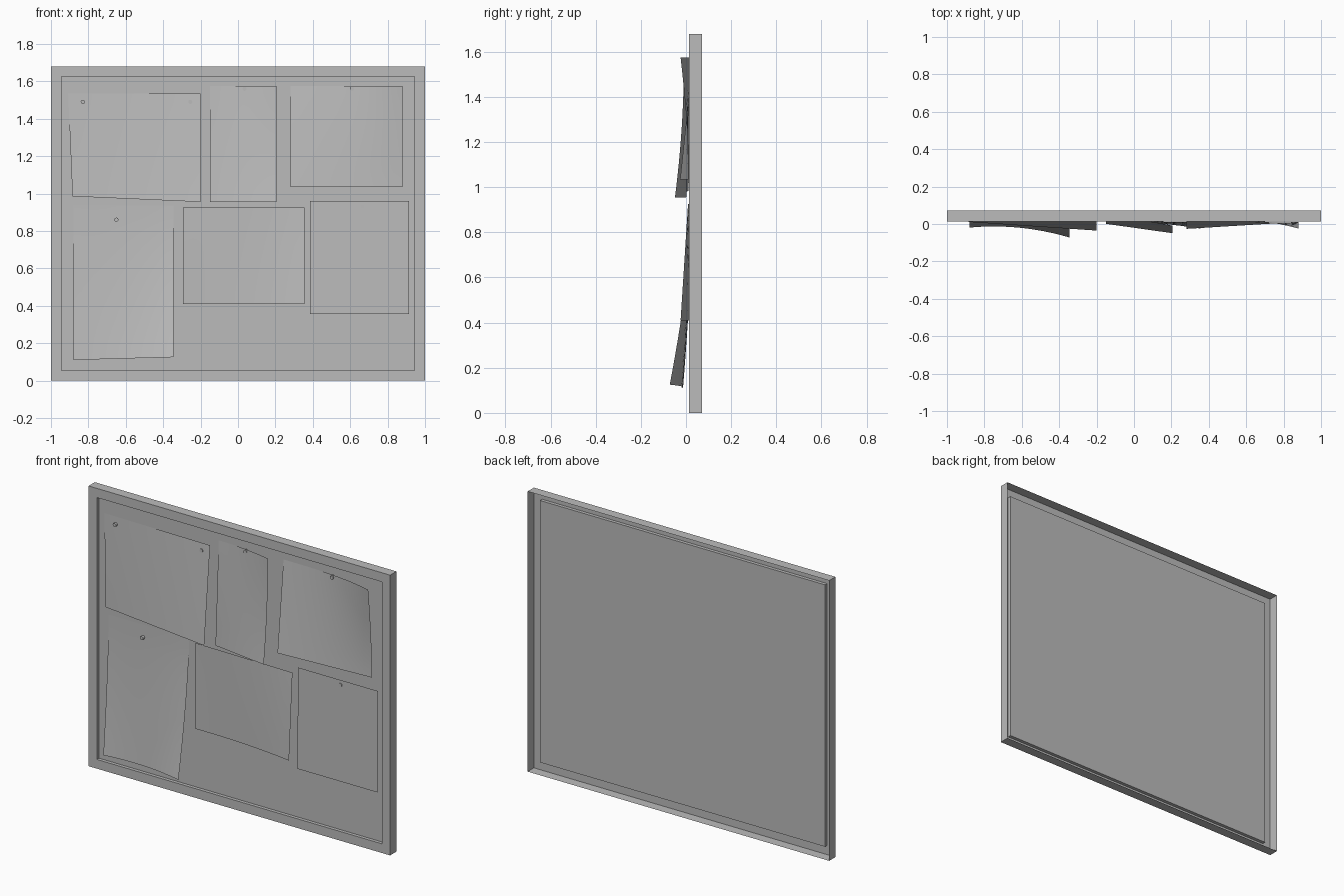
import bpy
import bmesh
import math
from mathutils import Matrix

old = bpy.data.objects.get("Cube")
if old:
    bpy.data.objects.remove(old, do_unlink=True)

grey = bpy.data.materials.new("plain_grey")
grey.use_nodes = True
grey.diffuse_color = (0.5, 0.5, 0.5, 1)
grey.node_tree.nodes["Principled BSDF"].inputs["Base Color"].default_value = (0.5, 0.5, 0.5, 1)

WIDTH, HEIGHT, RIM = 2.0, 1.68, 0.055
FRONT, BACK, PANEL = 0.013, 0.072, 0.033


def finish(name, bm, smooth=False):
    mesh = bpy.data.meshes.new(name)
    bm.to_mesh(mesh)
    bm.free()
    mesh.materials.append(grey)
    for p in mesh.polygons:
        p.use_smooth = smooth
    obj = bpy.data.objects.new(name, mesh)
    bpy.context.collection.objects.link(obj)
    return obj


def loop(bm, inset, y):
    """Rectangle of four vertices, inset from the board outline."""
    x, low, high = WIDTH / 2 - inset, inset, HEIGHT - inset
    return [bm.verts.new((a, y, b)) for a, b in ((-x, low), (x, low), (x, high), (-x, high))]


# Frame: open-backed outer walls, front rim and inner lip
bm = bmesh.new()
rings = [loop(bm, 0, BACK), loop(bm, 0, FRONT), loop(bm, RIM, FRONT), loop(bm, RIM, PANEL)]
for a, b in zip(rings, rings[1:]):
    for i in range(4):
        j = (i + 1) % 4
        bm.faces.new((a[i], a[j], b[j], b[i]))
bmesh.ops.recalc_face_normals(bm, faces=bm.faces)
finish("frame", bm)

# Recessed pin board panel
bm = bmesh.new()
bm.faces.new(loop(bm, RIM, PANEL))
finish("board_panel", bm)


def paper(name, corners, lifts, steps=12):
    """Curled sheet; corners and lifts run top left, top right, bottom left, bottom right.
    Each lift is (distance, sideways power, vertical power)."""
    bm = bmesh.new()
    grid = []
    for r in range(steps + 1):
        v = r / steps
        row = []
        for c in range(steps + 1):
            u = c / steps
            sides = ((1 - u, 1 - v), (u, 1 - v), (1 - u, v), (u, v))
            x = sum(p[0] * s * t for p, (s, t) in zip(corners, sides))
            z = sum(p[1] * s * t for p, (s, t) in zip(corners, sides))
            y = PANEL - 0.002 - sum(d * s ** pu * t ** pv
                                    for (d, pu, pv), (s, t) in zip(lifts, sides))
            row.append(bm.verts.new((x, y, z)))
        grid.append(row)
    for a, b in zip(grid, grid[1:]):
        for c in range(steps):
            bm.faces.new((a[c], b[c], b[c + 1], a[c + 1]))
    finish(name, bm, True)


def box(left, right, bottom, top):
    return (left, top), (right, top), (left, bottom), (right, bottom)


FLAT = (0, 1, 1)
paper("upper_left_paper",
      ((-0.908, 1.535), (-0.2, 1.535), (-0.885, 0.985), (-0.2, 0.955)),
      (FLAT, (0.01, 1, 1), (0.02, 1, 1), (0.066, 1, 1)))
paper("upper_middle_paper", box(-0.15, 0.205, 0.955, 1.575),
      (FLAT, (0.04, 2, 2), (0.03, 1, 1), (0.08, 1, 1)))
paper("upper_right_paper", box(0.28, 0.88, 1.035, 1.575),
      (FLAT, (0.055, 3, 1.5), (0.057, 1, 1), (0.02, 1, 1)))
paper("lower_left_paper",
      ((-0.88, 0.935), (-0.345, 0.935), (-0.88, 0.11), (-0.345, 0.125)),
      (FLAT, FLAT, (0.05, 1, 1.5), (0.103, 2, 1.5)))
paper("lower_middle_paper", box(-0.295, 0.355, 0.41, 0.925),
      ((0.012, 1, 1), (0.022, 1, 1), (0.012, 1, 1), (0.055, 2, 1)))
paper("lower_right_paper", box(0.385, 0.915, 0.355, 0.96),
      ((0.012, 1, 1), (0.012, 1, 1), (0.018, 1, 1), (0.018, 1, 1)))

# Push pins
pins = [(-0.83, 1.49), (-0.255, 1.49), (0.035, 1.56), (0.61, 1.56), (-0.65, 0.86), (0.667, 0.93)]
for i, (x, z) in enumerate(pins):
    bm = bmesh.new()
    bmesh.ops.create_cone(bm, cap_ends=True, segments=16, radius1=0.011, radius2=0.011,
                          depth=0.018,
                          matrix=Matrix.Translation((x, PANEL - 0.01, z))
                          @ Matrix.Rotation(math.pi / 2, 4, "X"))
    finish("push_pin_%d" % (i + 1), bm)
